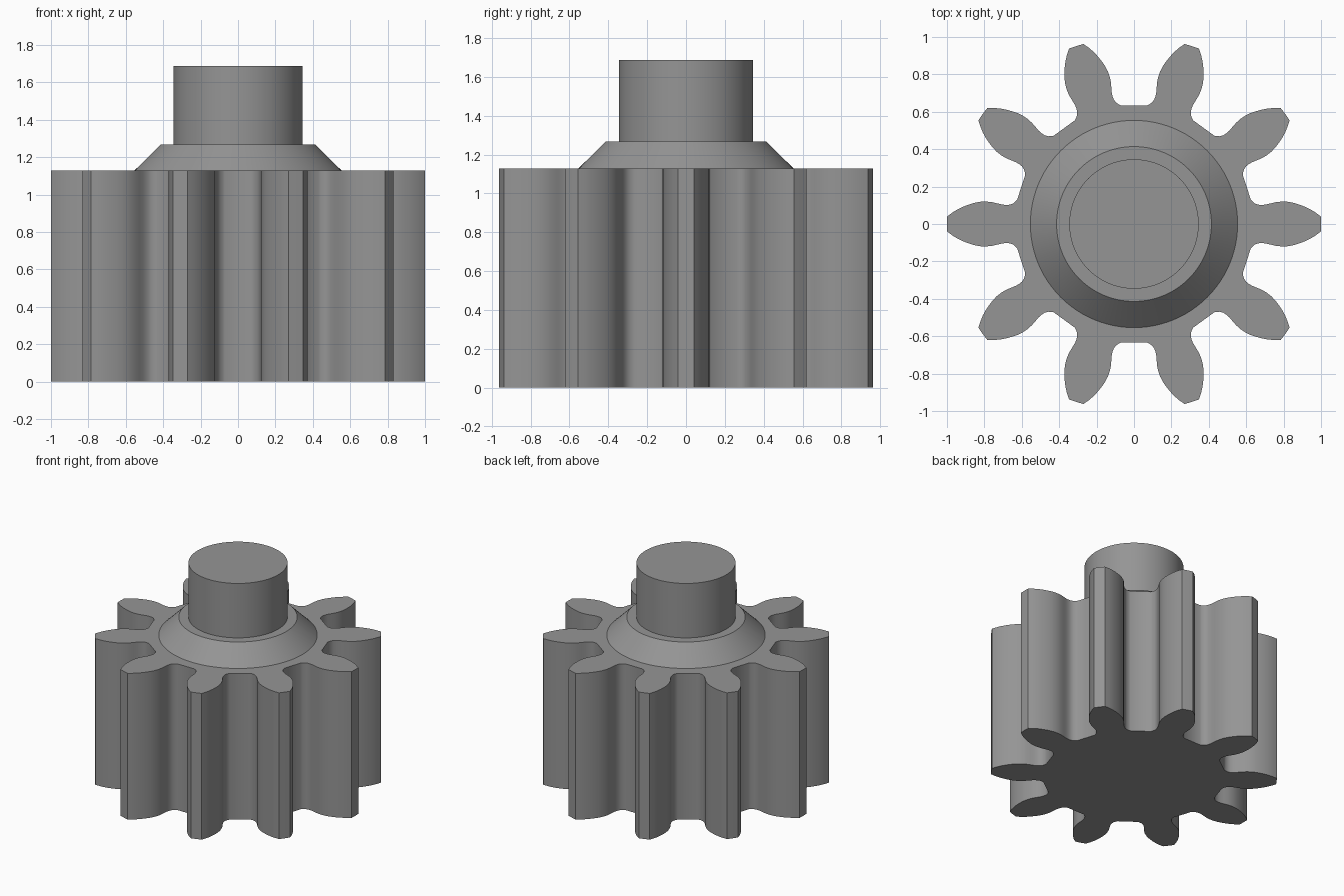
import bpy, bmesh, math
from mathutils import Matrix, Vector

if "Cube" in bpy.data.objects:
    bpy.data.objects.remove(bpy.data.objects["Cube"])

TEETH = 10
GEAR_TOP, COLLAR_TOP, SHAFT_TOP = 1.128, 1.267, 1.687

steel = bpy.data.materials.new("grey steel")
steel.diffuse_color = (0.30, 0.30, 0.30, 1)
steel.use_nodes = True
steel.node_tree.nodes["Principled BSDF"].inputs["Base Color"].default_value = steel.diffuse_color


def finish(bm, name, angle):
    """Turn a bmesh into a shaded object."""
    bmesh.ops.recalc_face_normals(bm, faces=bm.faces)
    mesh = bpy.data.meshes.new(name)
    bm.to_mesh(mesh)
    bm.free()
    mesh.materials.append(steel)
    obj = bpy.data.objects.new(name, mesh)
    bpy.context.collection.objects.link(obj)
    bpy.ops.object.select_all(action='DESELECT')
    obj.select_set(True)
    bpy.context.view_layer.objects.active = obj
    bpy.ops.object.shade_smooth_by_angle(angle=math.radians(angle))


def lathe(name, r_low, r_high, z_low, z_high):
    """Capped round section, straight or tapered."""
    bm = bmesh.new()
    bmesh.ops.create_cone(bm, cap_ends=True, segments=96, radius1=r_low,
                          radius2=r_high, depth=z_high - z_low,
                          matrix=Matrix.Translation((0, 0, (z_low + z_high) / 2)))
    finish(bm, name, 30)


# Gear: half a tooth from root to tip, mirrored and repeated around the axis
flank = [(0.625, 0.129), (0.634, 0.120), (0.648, 0.109), (0.666, 0.103),
         (0.685, 0.102), (0.705, 0.104), (0.73, 0.110), (0.76, 0.117),
         (0.79, 0.120), (0.82, 0.119), (0.85, 0.114), (0.88, 0.105),
         (0.91, 0.094), (0.94, 0.080), (0.97, 0.062), (0.999, 0.040)]
tooth = [(x, -y) for x, y in flank] + [(1.0, 0.0)] + flank[::-1]
bm = bmesh.new()
outline = []
for i in range(TEETH):
    turn = Matrix.Rotation(i * math.tau / TEETH, 3, 'Z')
    outline += [bm.verts.new(turn @ Vector((x, y, 0))) for x, y in tooth]
base = bm.faces.new(outline)
side = bmesh.ops.extrude_face_region(bm, geom=[base], use_keep_orig=True)
top = [v for v in side["geom"] if isinstance(v, bmesh.types.BMVert)]
bmesh.ops.translate(bm, verts=top, vec=(0, 0, GEAR_TOP))
finish(bm, "pinion_gear", 30)

# Tapered collar and shaft stub
lathe("tapered_collar", 0.554, 0.414, GEAR_TOP, COLLAR_TOP)
lathe("shaft", 0.346, 0.346, COLLAR_TOP, SHAFT_TOP)
